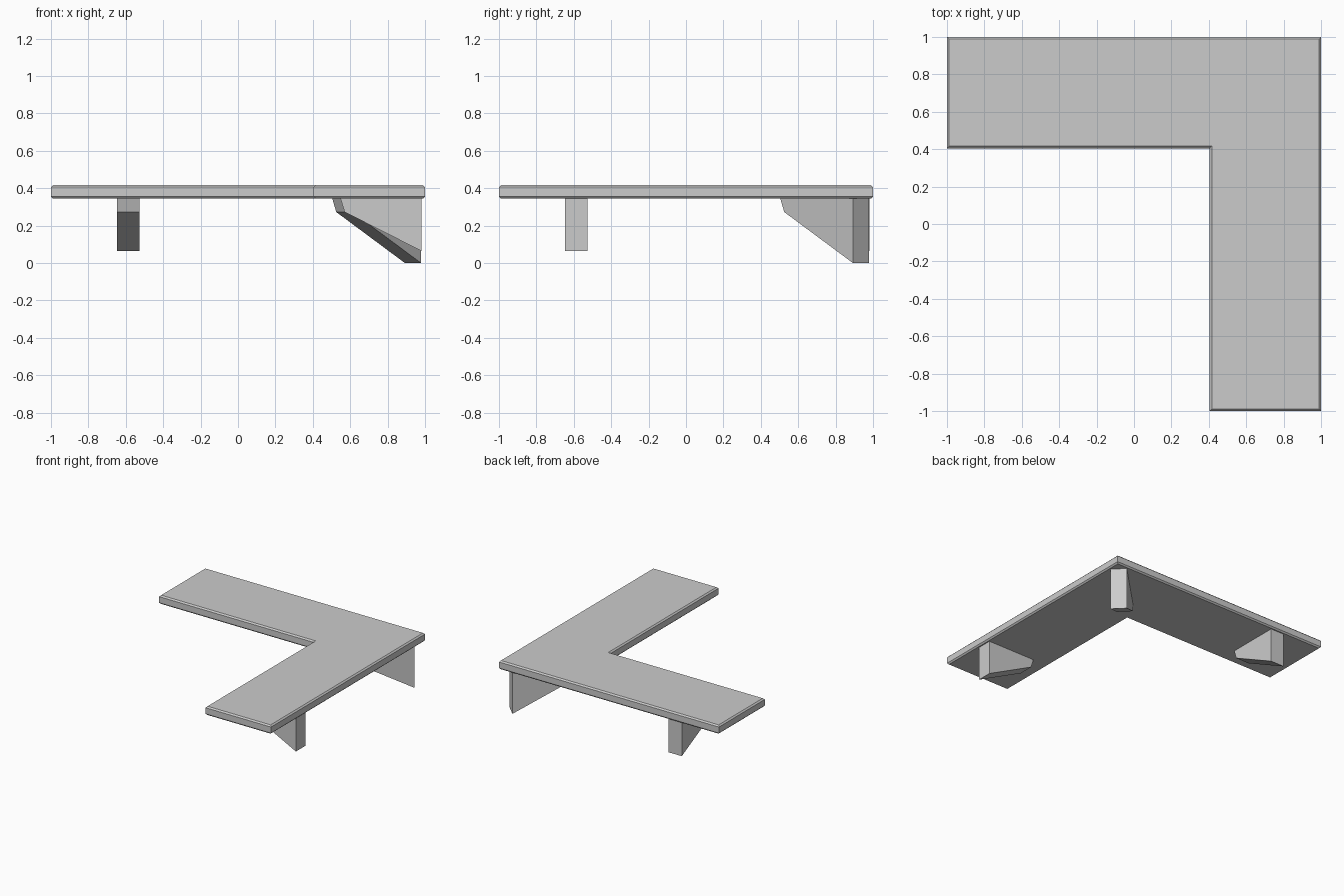
import bpy
import bmesh
from math import radians
from mathutils import Matrix, Vector

cube = bpy.data.objects.get("Cube")
if cube:
    bpy.data.objects.remove(cube, do_unlink=True)

# Single flat grey
grey = bpy.data.materials.new("light_grey")
grey.use_nodes = True
color = (0.6, 0.6, 0.6, 1)
grey.diffuse_color = color
grey.node_tree.nodes["Principled BSDF"].inputs["Base Color"].default_value = color


def extrude_outline(name, points, offset, matrix=Matrix()):
    """Extrude a planar outline into a solid and place it."""
    bm = bmesh.new()
    face = bm.faces.new([bm.verts.new(p) for p in points])
    result = bmesh.ops.extrude_face_region(bm, geom=[face])
    verts = [v for v in result["geom"] if isinstance(v, bmesh.types.BMVert)]
    bmesh.ops.translate(bm, verts=verts, vec=offset)
    bm.transform(matrix)
    bmesh.ops.recalc_face_normals(bm, faces=bm.faces)
    mesh = bpy.data.meshes.new(name)
    bm.to_mesh(mesh)
    bm.free()
    mesh.materials.append(grey)
    obj = bpy.data.objects.new(name, mesh)
    bpy.context.collection.objects.link(obj)
    return obj


# L-shaped shelf board with chamfered rims
SHELF_BOTTOM, SHELF_TOP, INNER = 0.345, 0.417, 0.405
outline = [(-1, 1), (-1, INNER), (INNER, INNER), (INNER, -1), (1, -1), (1, 1)]
shelf = extrude_outline("shelf_board", [(x, y, SHELF_BOTTOM) for x, y in outline],
                        Vector((0, 0, SHELF_TOP - SHELF_BOTTOM)))
bm = bmesh.new()
bm.from_mesh(shelf.data)
rims = [e for e in bm.edges if abs(e.verts[0].co.z - e.verts[1].co.z) < 0.001]
bmesh.ops.bevel(bm, geom=rims, offset=0.011, segments=1, affect='EDGES')
bm.to_mesh(shelf.data)
bm.free()


def bracket(name, length, nose, drop, location, angle):
    """Tapered wedge: wall face at local x = 0, nose pointing along +x."""
    width = 0.122
    side = [(0, 0), (length, 0), (length - nose, -0.072), (0, -drop)]
    place = Matrix.Translation((*location, SHELF_BOTTOM)) @ Matrix.Rotation(radians(angle), 4, 'Z')
    extrude_outline(name, [(x, -width / 2, z) for x, z in side],
                    Vector((0, width, 0)), place)


# Two straight brackets and a deeper diagonal one in the corner
bracket("front_bracket", 0.432, 0.022, 0.28, (0.98, -0.587), 180)
bracket("side_bracket", 0.432, 0.022, 0.28, (-0.587, 0.98), 270)
bracket("corner_bracket", 0.55, 0.03, 0.345, (0.936, 0.936), 225)
